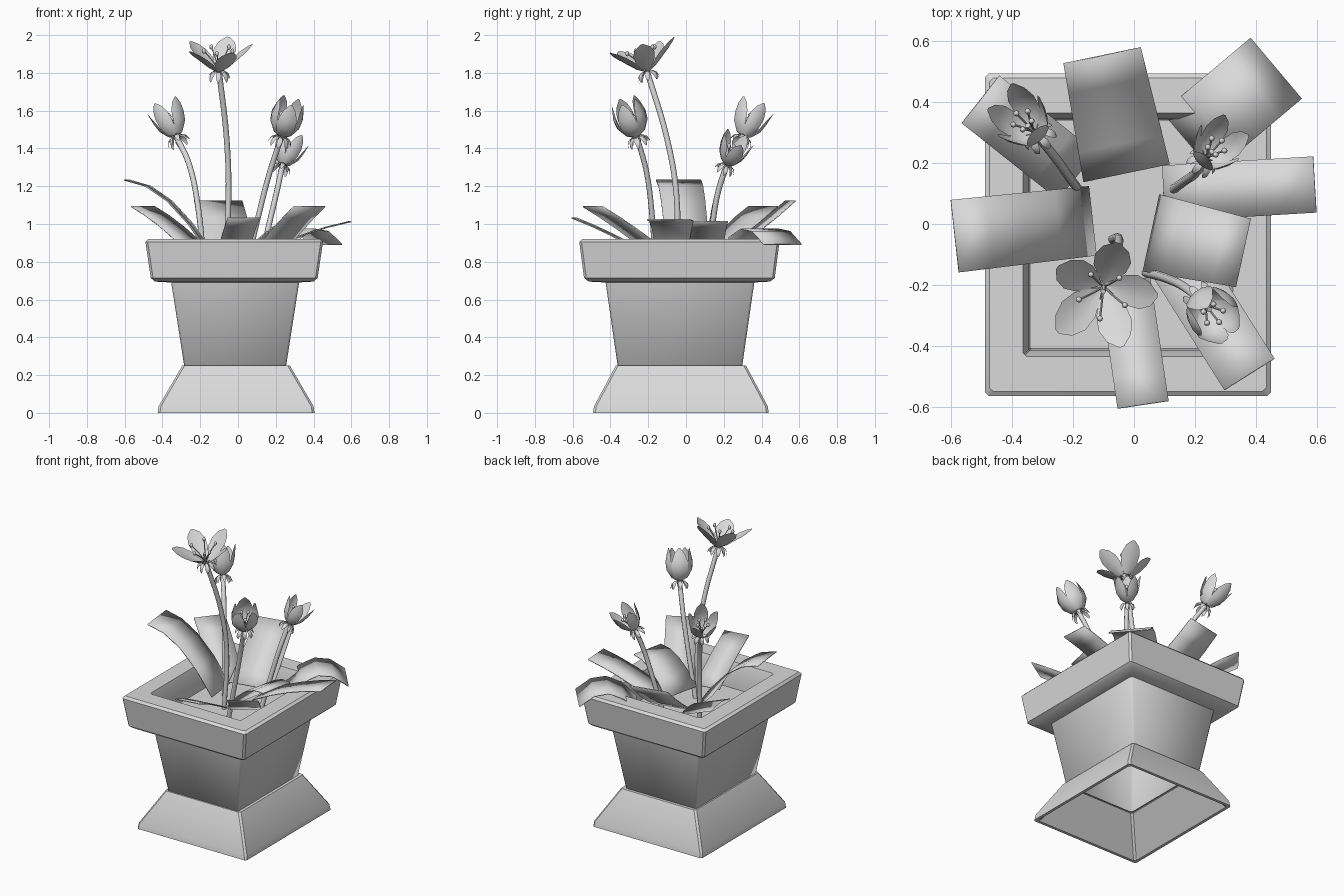
import bpy, bmesh, math
from mathutils import Vector

if "Cube" in bpy.data.objects:
    bpy.data.objects.remove(bpy.data.objects["Cube"])

GREY = bpy.data.materials.new("plain_grey")
GREY.diffuse_color = (0.7, 0.7, 0.7, 1)
GREY.use_nodes = True
GREY.node_tree.nodes["Principled BSDF"].inputs["Base Color"].default_value = GREY.diffuse_color


def finish(ob, angle):
    if not ob.data.materials:
        ob.data.materials.append(GREY)
    bpy.ops.object.select_all(action='DESELECT')
    bpy.context.view_layer.objects.active = ob
    ob.select_set(True)
    if angle:
        bpy.ops.object.shade_smooth_by_angle(angle=math.radians(angle))
    return ob


def from_bmesh(name, bm, angle=35):
    me = bpy.data.meshes.new(name)
    bm.to_mesh(me)
    bm.free()
    ob = bpy.data.objects.new(name, me)
    bpy.context.collection.objects.link(ob)
    return finish(ob, angle)


def skin(bm, rows, closed):
    """Join successive rows of vertices with quads."""
    for a, b in zip(rows, rows[1:]):
        n = len(a)
        for i in range(n if closed else n - 1):
            j = (i + 1) % n
            bm.faces.new((a[i], a[j], b[j], b[i]))


def square_loft(name, centre, rings, cap_last=False, angle=35, c=0.012):
    """Stack rectangular rings (half x, half y, z) with chamfered corners."""
    bm = bmesh.new()
    rows = []
    for hx, hy, z in rings:
        pts = [(hx, -hy + c), (hx, hy - c), (hx - c, hy), (-hx + c, hy),
               (-hx, hy - c), (-hx, -hy + c), (-hx + c, -hy), (hx - c, -hy)]
        rows.append([bm.verts.new((centre[0] + x, centre[1] + y, z)) for x, y in pts])
    skin(bm, rows, True)
    if cap_last:
        bm.faces.new(rows[-1])
    return from_bmesh(name, bm, angle)


# Pot: rim, inner wall, soil, tapered open body, flared hollow foot
RIM, BODY, FOOT = (-0.02, -0.035), (-0.015, -0.032), (-0.01, -0.027)
square_loft("pot_rim", RIM, [(0.33, 0.385, 0.69), (0.42, 0.48, 0.695), (0.442, 0.505, 0.715),
                             (0.47, 0.53, 0.905), (0.455, 0.515, 0.92), (0.345, 0.40, 0.92)])
square_loft("inner_wall", RIM, [(0.345, 0.40, 0.92), (0.325, 0.38, 0.86), (0.32, 0.375, 0.75)],
            c=0.003)
square_loft("soil", RIM, [(0.322, 0.377, 0.75)], cap_last=True, c=0.003)
square_loft("pot_body", BODY, [(0.24, 0.29, 0.215), (0.27, 0.33, 0.25), (0.34, 0.395, 0.70)],
            angle=75)
square_loft("pot_foot", FOOT, [(0.24, 0.29, 0.215), (0.395, 0.445, 0.0), (0.415, 0.465, 0.0),
                               (0.41, 0.46, 0.035), (0.285, 0.345, 0.25), (0.265, 0.325, 0.25)])

# Leaves: bent rectangular strips (base xy, tip xy, middle z, tip z, base width, tip width)
LEAVES = [((-0.14, 0.01), (-0.59, -0.04), 1.12, 1.23, 0.23, 0.24),
          ((-0.19, 0.16), (-0.505, 0.41), 0.98, 1.09, 0.20, 0.20),
          ((-0.025, 0.17), (-0.105, 0.555), 0.96, 1.12, 0.29, 0.26),
          ((0.18, 0.27), (0.465, 0.51), 0.97, 0.89, 0.262, 0.262),
          ((0.10, 0.10), (0.595, 0.13), 0.94, 1.01, 0.185, 0.185),
          ((0.06, -0.03), (0.36, -0.095), 0.98, 1.02, 0.26, 0.23),
          ((0.15, -0.13), (0.38, -0.495), 0.97, 1.09, 0.195, 0.195),
          ((-0.03, -0.19), (0.03, -0.595), 0.94, 1.03, 0.17, 0.17)]
for k, (b, t, zm, zt, wb, wt) in enumerate(LEAVES):
    bm = bmesh.new()
    base, tip = Vector(b), Vector(t)
    d = (tip - base).normalized()
    z0, rows = 0.83, []
    for i in range(5):
        u = i / 4
        p = base.lerp(tip, u)
        side = Vector((-d.y, d.x)) * (wb + (wt - wb) * u) / 2
        z = z0 * (1 - u) * (1 - 2 * u) + 4 * zm * u * (1 - u) + zt * u * (2 * u - 1)
        rows.append([bm.verts.new((p.x + s * side.x, p.y + s * side.y, z)) for s in (-1, 1)])
    skin(bm, rows, False)
    leaf = from_bmesh(f"leaf_{k + 1}", bm, 40)
    mod = leaf.modifiers.new("thickness", 'SOLIDIFY')
    mod.thickness = 0.006


def tube(name, points, radius, sides=2):
    cu = bpy.data.curves.new(name, 'CURVE')
    cu.dimensions = '3D'
    cu.bevel_depth = radius
    cu.bevel_resolution = sides
    cu.resolution_u = 5
    cu.use_fill_caps = True
    sp = cu.splines.new('BEZIER')
    sp.bezier_points.add(len(points) - 1)
    for bp, p in zip(sp.bezier_points, points):
        bp.co = p
        bp.handle_left_type = bp.handle_right_type = 'AUTO'
    ob = bpy.data.objects.new(name, cu)
    bpy.context.collection.objects.link(ob)
    finish(ob, 0)
    bpy.ops.object.convert(target='MESH')
    return finish(bpy.context.object, 50)


def whorl(name, profile, count, place, turn=0.0):
    """Ring of petals; profile rows are (radius, height, half width)."""
    bm = bmesh.new()
    for k in range(count):
        a0 = turn + k * 2 * math.pi / count
        rows = []
        for r, h, w in profile:
            row = []
            for s in (-1, -0.5, 0, 0.5, 1):
                a = a0 + s * w / max(r, 0.045)
                rr = r * (1 + 0.06 * (k % 2))
                row.append(bm.verts.new(place @ Vector((rr * math.cos(a), rr * math.sin(a), h))))
            rows.append(row)
        skin(bm, rows, False)
    return from_bmesh(name, bm, 60)


CLOSED = [(0.008, 0, 0.008), (0.05, 0.025, 0.035), (0.08, 0.075, 0.052),
          (0.085, 0.125, 0.05), (0.075, 0.175, 0.032), (0.068, 0.21, 0.005)]
HALF = [(0.008, 0, 0.008), (0.045, 0.025, 0.03), (0.075, 0.07, 0.046),
        (0.088, 0.12, 0.046), (0.095, 0.165, 0.03), (0.10, 0.195, 0.005)]
OPEN = [(0.008, 0, 0.008), (0.05, 0.025, 0.032), (0.09, 0.06, 0.055),
        (0.13, 0.095, 0.06), (0.16, 0.125, 0.042), (0.18, 0.145, 0.008)]
SEPAL = [(0.008, 0.0, 0.006), (0.03, 0.004, 0.014), (0.05, -0.012, 0.014),
         (0.058, -0.035, 0.009), (0.056, -0.048, 0.002)]

# Flowers: stem points (last one carries the bloom), bloom axis, petals, scale, turn
FLOWERS = [
    ("tall", [(-0.07, -0.05, 0.75), (-0.05, -0.05, 1.15), (-0.06, -0.10, 1.45),
              (-0.10, -0.205, 1.805)], (-0.02, -0.25, 1.0), OPEN, 1.0, 0.12),
    ("left", [(-0.18, 0.11, 0.75), (-0.21, 0.15, 1.08), (-0.26, 0.22, 1.32),
              (-0.325, 0.30, 1.46)], (-0.42, 0.42, 1.0), HALF, 0.97, 0.3),
    ("front", [(0.04, -0.16, 0.75), (0.11, -0.18, 1.05), (0.17, -0.21, 1.28),
               (0.23, -0.26, 1.46)], (0.28, -0.34, 1.0), CLOSED, 1.0, 0.3),
    ("right", [(0.11, 0.10, 0.75), (0.165, 0.14, 1.0), (0.205, 0.17, 1.17),
               (0.235, 0.215, 1.31)], (0.40, 0.45, 1.0), HALF, 0.87, 0.3)]
for label, path, axis, petals, scale, turn in FLOWERS:
    tube(f"{label}_stem", path, 0.015)
    place = Vector(axis).to_track_quat('Z', 'Y').to_matrix().to_4x4() * scale
    place[3][3] = 1.0
    place.translation = Vector(path[-1])
    whorl(f"{label}_petals", petals, 5, place, turn)
    whorl(f"{label}_sepals", SEPAL, 8, place)
    spread = 0.08 if petals is OPEN else 0.035
    # Stamens with small oval tips around a short pistil
    for k in range(5):
        a = k * 2 * math.pi / 5 + 0.9
        x, y = math.cos(a) * spread, math.sin(a) * spread
        tip = place @ Vector((x, y, 0.12))
        tube(f"{label}_stamen_{k + 1}", [place @ Vector((0, 0, 0.005)),
             place @ Vector((x * 0.5, y * 0.5, 0.07)), tip], 0.0035, 0)
        bm = bmesh.new()
        bmesh.ops.create_uvsphere(bm, u_segments=8, v_segments=6, radius=0.01)
        for v in bm.verts:
            v.co = Vector((v.co.x, v.co.y, v.co.z * 1.4)) + tip
        from_bmesh(f"{label}_stamen_tip_{k + 1}", bm, 60)
    tube(f"{label}_pistil", [place @ Vector((0, 0, 0)), place @ Vector((0, 0, 0.07))], 0.009, 1)
